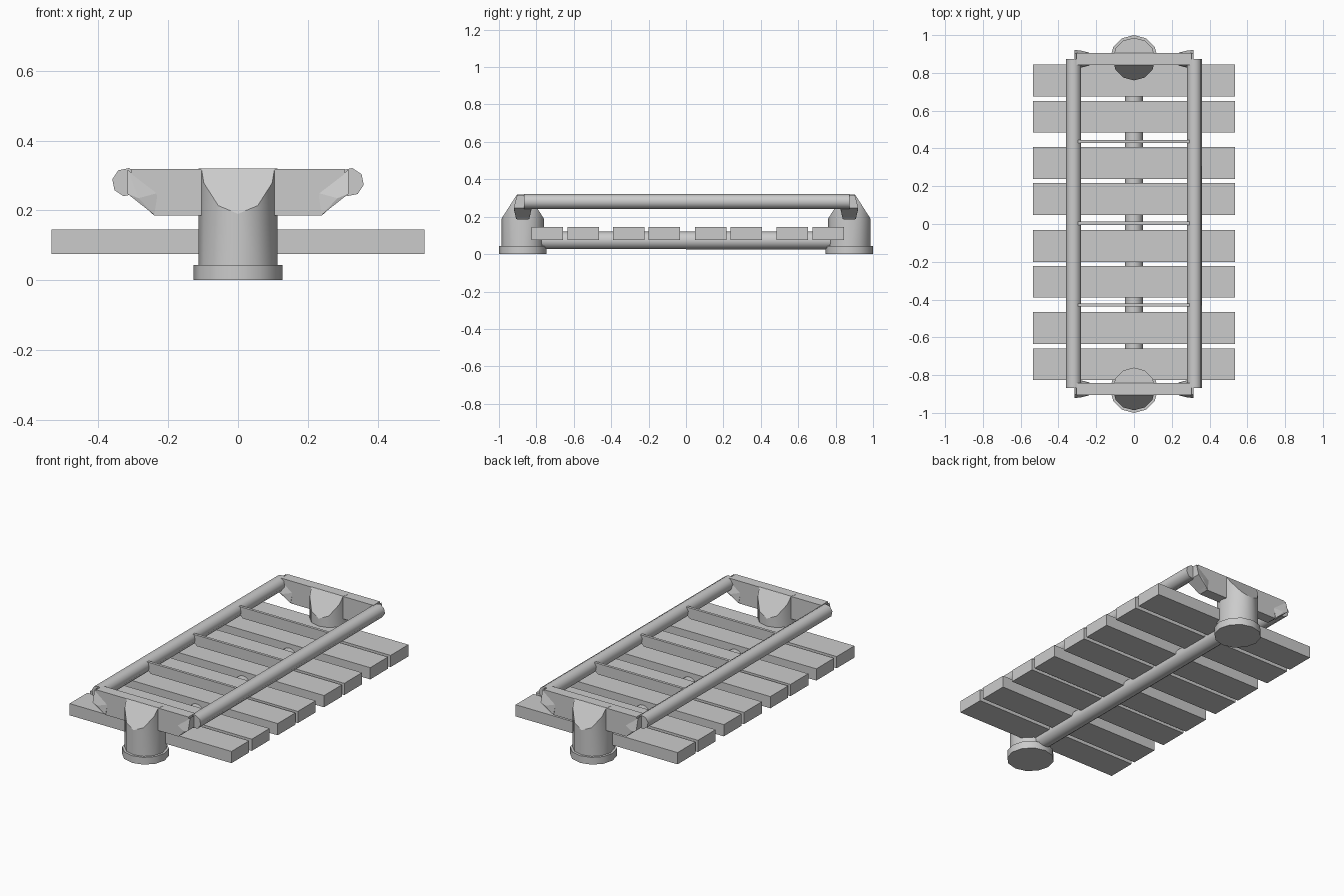
import bpy, bmesh, math
from mathutils import Matrix, Vector

if "Cube" in bpy.data.objects:
    bpy.data.objects.remove(bpy.data.objects["Cube"], do_unlink=True)

GREY = 0.6
mat = bpy.data.materials.new("plain_grey")
mat.use_nodes = True
mat.diffuse_color = (GREY, GREY, GREY, 1)
mat.node_tree.nodes["Principled BSDF"].inputs["Base Color"].default_value = (GREY, GREY, GREY, 1)

POST_Y = 0.873


def finish(name, bm, smooth=False):
    bmesh.ops.recalc_face_normals(bm, faces=bm.faces[:])
    mesh = bpy.data.meshes.new(name)
    bm.to_mesh(mesh)
    bm.free()
    mesh.materials.append(mat)
    obj = bpy.data.objects.new(name, mesh)
    bpy.context.collection.objects.link(obj)
    if smooth:
        bpy.ops.object.select_all(action='DESELECT')
        obj.select_set(True)
        bpy.context.view_layer.objects.active = obj
        bpy.ops.object.shade_smooth_by_angle(angle=math.radians(31))
    return obj


def box(name, size, centre):
    bm = bmesh.new()
    bmesh.ops.create_cube(bm, size=1, matrix=Matrix.Translation(centre) @ Matrix.Diagonal((*size, 1)))
    return finish(name, bm)


def cylinder(radius, length, centre, sides, along_y=False):
    bm = bmesh.new()
    turn = Matrix.Rotation(math.pi / 2, 4, 'X') if along_y else Matrix()
    bmesh.ops.create_cone(bm, cap_ends=True, segments=sides, radius1=radius, radius2=radius,
                          depth=length, matrix=Matrix.Translation(centre) @ turn)
    return bm


def hull(name, points):
    bm = bmesh.new()
    for p in points:
        bm.verts.new(p)
    res = bmesh.ops.convex_hull(bm, input=bm.verts[:])
    loose = [v for v in bm.verts if not v.link_faces]
    bmesh.ops.delete(bm, geom=loose, context='VERTS')
    bmesh.ops.dissolve_limit(bm, angle_limit=0.01, verts=bm.verts[:], edges=bm.edges[:])
    return finish(name, bm)


# End posts, cross beams and corner braces
for end, y in (("front", -POST_Y), ("back", POST_Y)):
    finish(end + "_post_base", cylinder(0.127, 0.043, (0, y, 0.0215), 12), True)

    post = cylinder(0.113, 0.28, (0, y, 0.18), 12)
    for s in (-1, 1):
        cut = bmesh.ops.bisect_plane(post, geom=post.verts[:] + post.edges[:] + post.faces[:],
                                     plane_co=Vector((0, y + s * 0.03, 0.32)),
                                     plane_no=Vector((0, s * 0.13, 0.083)), clear_outer=True)
        rim = [e for e in cut["geom_cut"] if isinstance(e, bmesh.types.BMEdge)]
        bmesh.ops.holes_fill(post, edges=[e for e in post.edges if e.is_boundary], sides=0)
    finish(end + "_post", post, True)

    outline = ((0.305, 0.319), (0.305, 0.245), (0.24, 0.185))
    hull(end + "_cross_beam", [(sx * x, y + sy * 0.031, z)
                               for x, z in outline for sx in (-1, 1) for sy in (-1, 1)])

    brace = ((0.316, 0.03, 0.316), (0.316, 0.048, 0.247), (0.285, 0.046, 0.235),
             (0.24, 0.035, 0.187), (0.23, 0.03, 0.25))
    for side, sx in (("left", 1), ("right", -1)):
        hull(f"{end}_{side}_brace", [(sx * x, y + sy * w, z) for x, w, z in brace for sy in (-1, 1)])

# Long side rails and the central pipe below
for side, sx in (("left", 1), ("right", -1)):
    rail = cylinder(0.041, 1.74, (0, 0, 0), 8, True)
    bmesh.ops.rotate(rail, verts=rail.verts[:], cent=(0, 0, 0), matrix=Matrix.Rotation(math.radians(11), 3, 'Y'))
    bmesh.ops.translate(rail, verts=rail.verts[:], vec=(sx * 0.32, 0.003, 0.281))
    finish(side + "_rail", rail).data.shade_smooth()
    bpy.ops.object.select_all(action='DESELECT')
    obj = bpy.data.objects[side + "_rail"]
    obj.select_set(True)
    bpy.context.view_layer.objects.active = obj
    bpy.ops.object.shade_smooth_by_angle(angle=math.radians(50))

finish("central_pipe", cylinder(0.047, 1.64, (0, 0, 0.073), 16, True), True)

# Planks
for i, y in enumerate((-0.742, -0.55, -0.306, -0.116, 0.132, 0.323, 0.568, 0.76)):
    box(f"plank_{i + 1}", (1.07, 0.168, 0.07), (0, y, 0.11))

# Thin cross plates between the rails
for i, y in enumerate((-0.43, 0.004, 0.438)):
    outline = ((0.3, 0.31), (0.3, 0.275), (0.27, 0.245))
    hull(f"cross_plate_{i + 1}", [(sx * x, y + sy * 0.008, z)
                                  for x, z in outline for sx in (-1, 1) for sy in (-1, 1)])
